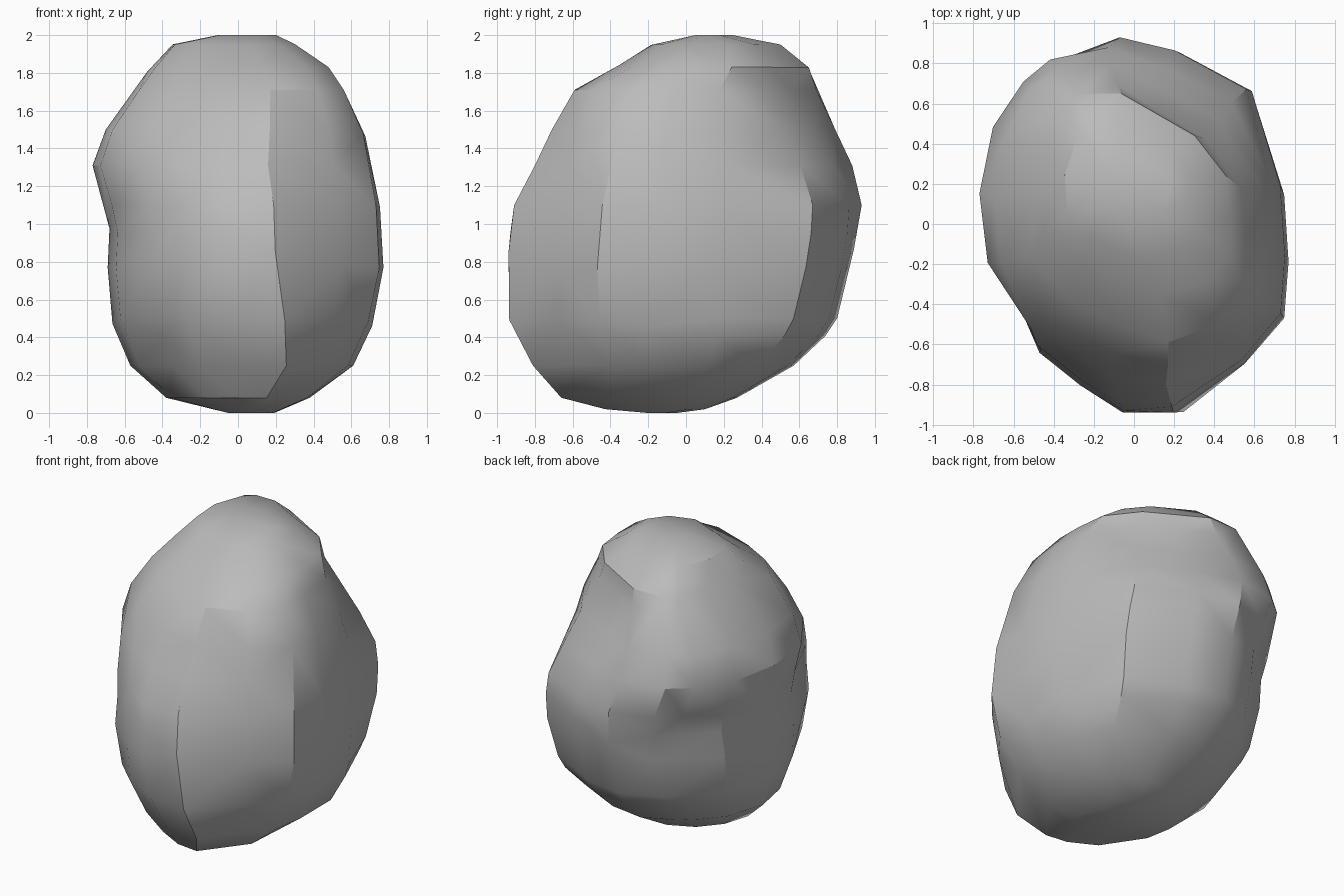
import bpy
import bmesh
import math
from mathutils import Vector

cube = bpy.data.objects.get("Cube")
if cube:
    bpy.data.objects.remove(cube, do_unlink=True)

# One grey stone colour
stone = bpy.data.materials.new("stone_grey")
stone.use_nodes = True
grey = (0.5, 0.5, 0.5, 1.0)
stone.diffuse_color = grey
stone.node_tree.nodes["Principled BSDF"].inputs["Base Color"].default_value = grey

# Height, then the reach to right, left, front and back at that height
levels = [
    (2.0, -.12, .20, .05, .25),
    (1.95, -.35, .30, -.18, .50),
    (1.83, -.46, .48, -.37, .65),
    (1.71, -.55, .56, -.59, .69),
    (1.5, -.70, .66, -.71, .79),
    (1.31, -.77, .71, -.80, .88),
    (1.1, -.71, .75, -.91, .93),
    (.95, -.68, .76, -.93, .90),
    (.77, -.69, .77, -.94, .87),
    (.5, -.67, .72, -.94, .80),
    (.41, -.64, .69, -.89, .74),
    (.25, -.57, .61, -.81, .57),
    (.08, -.38, .38, -.66, .27),
    (.02, -.14, .24, -.42, .10),
    (0, -.05, .19, -.25, -.05),
]

# Angular cross-sections in a unit box, with the front ridge as a corner
base_section = [
    (-1, .16), (-.92, -.2), (-.62, -.6), (-.4, -.8), (0, -.96), (.4, -1),
    (.7, -.68), (.95, -.42), (1, -.1), (1, .35), (.78, .73), (.26, .95),
    (-.12, 1), (-.48, .87), (-.67, .73), (-.86, .54),
]
middle_section = [
    (-1, .16), (-.94, -.22), (-.7, -.67), (-.42, -.85), (-.13, -1), (.22, -1),
    (.7, -.73), (.97, -.48), (1, -.17), (.97, .2), (.76, .74), (.26, .95),
    (-.12, 1), (-.48, .87), (-.66, .73), (-.9, .55),
]
upper_section = [
    (-1, .1), (-.95, -.35), (-.6, -.66), (-.4, -.76), (-.1, -.88), (.3, -1),
    (.75, -.85), (1, -.55), (1, -.2), (.95, .2), (.62, .59), (.21, .8),
    (-.15, 1), (-.58, 1), (-.76, .88), (-.92, .5),
]


def ramp(z, start, end):
    return min(max((z - start) / (end - start), 0), 1)


def section_points(level):
    """Blend the sections by height and fit them to the level's reach."""
    z, right, left, front, back = level
    points = []
    for base, middle, top in zip(base_section, middle_section, upper_section):
        lower = Vector(base).lerp(Vector(middle), ramp(z, .25, .75))
        u, v = lower.lerp(Vector(top), ramp(z, 1, 1.7))
        x = (right + left) / 2 + u * (left - right) / 2
        y = (front + back) / 2 + v * (back - front) / 2
        points.append(Vector((x, y, z)))
    return points


# Loft the sections into a closed boulder
bm = bmesh.new()
rings = [[bm.verts.new(point) for point in section_points(level)] for level in levels]
count = len(base_section)
for upper, lower in zip(rings, rings[1:]):
    for i in range(count):
        j = (i + 1) % count
        bm.faces.new((upper[i], lower[i], lower[j], upper[j]))
bm.faces.new(rings[0])
bm.faces.new(rings[-1])
bmesh.ops.recalc_face_normals(bm, faces=bm.faces)
bmesh.ops.triangulate(bm, faces=bm.faces)

mesh = bpy.data.meshes.new("boulder")
bm.to_mesh(mesh)
bm.free()
boulder = bpy.data.objects.new("boulder", mesh)
bpy.context.collection.objects.link(boulder)
mesh.materials.append(stone)

# Thin the mesh to irregular chipped facets
bpy.ops.object.select_all(action="DESELECT")
boulder.select_set(True)
bpy.context.view_layer.objects.active = boulder
chips = boulder.modifiers.new("chips", "DECIMATE")
chips.ratio = 0.7
bpy.ops.object.modifier_apply(modifier=chips.name)

# Soft shading with the strong ridges kept crisp
bpy.ops.object.shade_smooth_by_angle(angle=math.radians(32))
